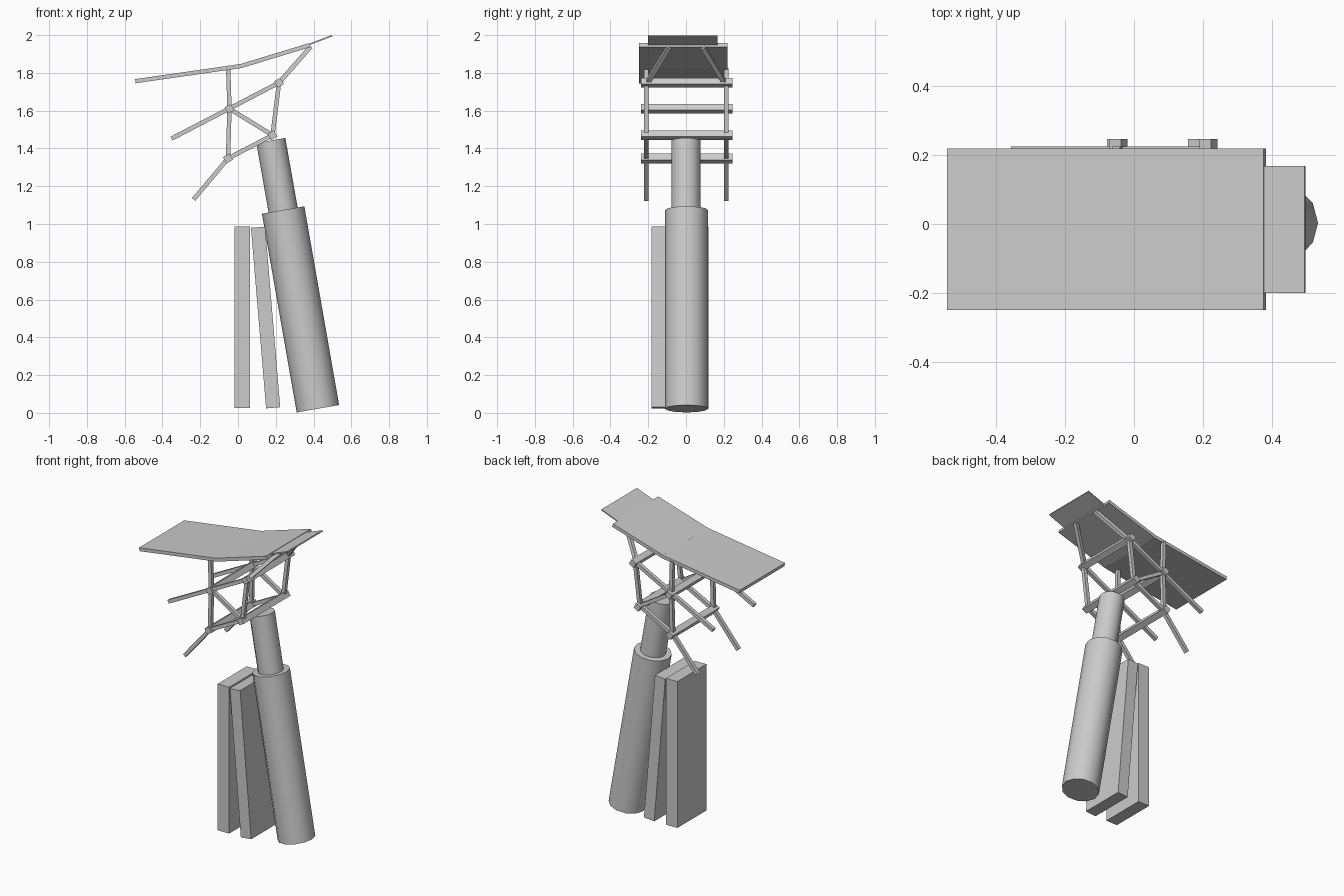
import bpy, math
from mathutils import Vector, Matrix

if "Cube" in bpy.data.objects:
    bpy.data.objects.remove(bpy.data.objects["Cube"])


def bar(name, p, q, thick, y0, y1):
    """Box running from p to q in the x-z plane and spanning y0..y1."""
    p, q = Vector((p[0], 0, p[1])), Vector((q[0], 0, q[1]))
    d = q - p
    mid = (p + q) / 2
    bpy.ops.mesh.primitive_cube_add(size=1)
    o = bpy.context.object
    o.name = name
    o.data.transform(Matrix.Diagonal((d.length, y1 - y0, thick, 1)))
    o.rotation_euler = (0, -math.atan2(d.z, d.x), 0)
    o.location = (mid.x, (y0 + y1) / 2, mid.z)
    return o


def tube(name, p, q, radius):
    """Twelve-sided smooth cylinder between two points."""
    p, q = Vector(p), Vector(q)
    d = q - p
    bpy.ops.mesh.primitive_cylinder_add(vertices=12, radius=radius, depth=d.length)
    o = bpy.context.object
    o.name = name
    o.location = (p + q) / 2
    o.rotation_euler = (0, math.atan2(d.x, d.z), 0)
    bpy.ops.object.shade_smooth_by_angle(angle=math.radians(40))
    return o


# leaning telescopic post
tube("post_lower", (0.423, 0.003, 0.022), (0.239, 0.003, 1.074), 0.114)
tube("post_upper", (0.243, 0, 1.05), (0.174, 0, 1.442), 0.078)

# two slabs beside the post
bar("upright_slab", (0.022, 0.025), (0.022, 0.987), 0.083, -0.183, 0.118)
bar("leaning_slab", (0.186, 0.027), (0.106, 0.983), 0.075, -0.183, 0.118)

# roof panels
bar("roof_panel_left", (-0.543, 1.756), (0.02, 1.837), 0.022, -0.25, 0.22)
bar("roof_panel_right", (0.018, 1.837), (0.38, 1.947), 0.022, -0.25, 0.22)
bar("roof_flap", (0.37, 1.948), (0.498, 1.997), 0.008, -0.2, 0.168)

# joints of the support frame
A, B, C, D = (0.217, 1.748), (-0.045, 1.61), (0.183, 1.47), (-0.053, 1.347)

# cross rails through the joints
for n, (x, z) in enumerate((A, B, C, D)):
    o = bar("cross_rail_%d" % n, (x - 0.019, z), (x + 0.019, z), 0.038, -0.237, 0.247)
    o.rotation_euler.y = math.radians(-30)

# side frames
struts = [
    ("long_strut", A, (-0.352, 1.452)),
    ("diagonal_strut", B, C),
    ("lower_strut", C, D),
    ("tail_strut", D, (-0.235, 1.13)),
    ("rear_post", D, B),
    ("roof_post", B, (-0.052, 1.825)),
    ("front_post", C, A),
]
for side, y in (("near", -0.211), ("far", 0.214)):
    for name, p, q in struts:
        bar(side + "_" + name, p, q, 0.023, y - 0.012, y + 0.012)

# braces leaning inward to the roof end
for side, s in (("near", -1), ("far", 1)):
    p, q = Vector((A[0], 0.205 * s, A[1])), Vector((0.382, 0.09 * s, 1.935))
    d = q - p
    bpy.ops.mesh.primitive_cube_add(size=1)
    o = bpy.context.object
    o.name = side + "_roof_brace"
    o.data.transform(Matrix.Diagonal((0.024, 0.024, d.length, 1)))
    o.location = (p + q) / 2
    z = d.normalized()
    x = Vector((0, 1, 0)).cross(z).normalized()
    o.rotation_euler = Matrix((x, z.cross(x), z)).transposed().to_euler()
